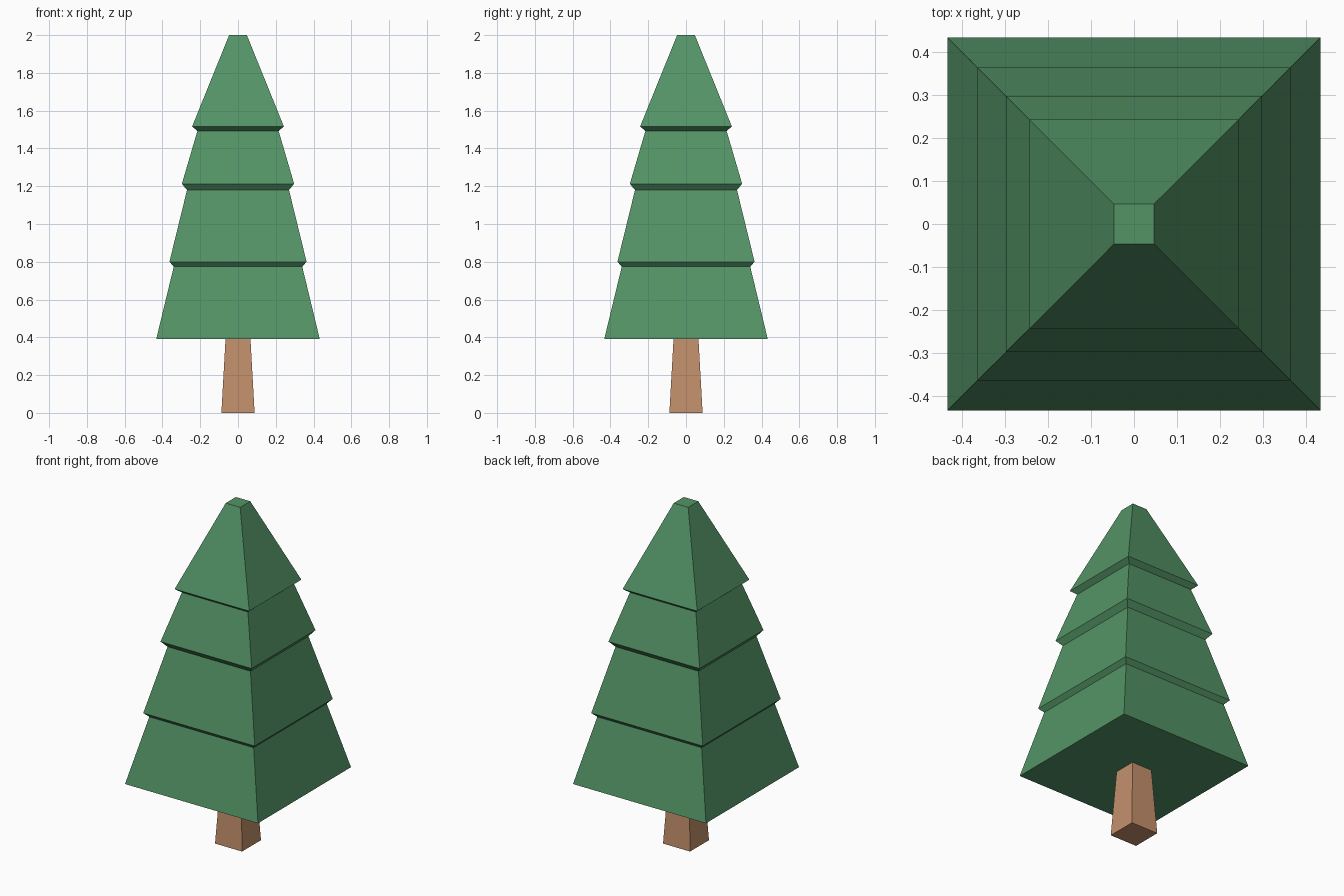
import bpy
import bmesh

default = bpy.data.objects.get("Cube")
if default:
    bpy.data.objects.remove(default, do_unlink=True)


def make_material(name, color):
    mat = bpy.data.materials.new(name)
    mat.use_nodes = True
    mat.diffuse_color = color
    bsdf = next(n for n in mat.node_tree.nodes if n.type == "BSDF_PRINCIPLED")
    bsdf.inputs["Base Color"].default_value = color
    bsdf.inputs["Roughness"].default_value = 0.9
    return mat


def square_loft(name, profile, mat):
    """Stack square rings given as (half width, height), bridge and cap them."""
    bm = bmesh.new()
    rings = []
    for half, z in profile:
        corners = ((-half, -half), (half, -half), (half, half), (-half, half))
        rings.append([bm.verts.new((x, y, z)) for x, y in corners])
    for low, high in zip(rings, rings[1:]):
        for i in range(4):
            j = (i + 1) % 4
            bm.faces.new((low[i], low[j], high[j], high[i]))
    bm.faces.new(rings[0][::-1])
    bm.faces.new(rings[-1])
    mesh = bpy.data.meshes.new(name)
    bm.to_mesh(mesh)
    bm.free()
    mesh.materials.append(mat)
    obj = bpy.data.objects.new(name, mesh)
    bpy.context.collection.objects.link(obj)
    return obj


leaf_green = make_material("leaf green", (0.088, 0.296, 0.133, 1))
bark_brown = make_material("bark brown", (0.55, 0.283, 0.15, 1))

# Tapered trunk
square_loft("trunk", [(0.088, 0), (0.066, 0.39)], bark_brown)

# Four stepped tiers of foliage, each with a slanted underside lip
square_loft("foliage", [
    (0.433, 0.39), (0.34, 0.775),
    (0.363, 0.80), (0.27, 1.18),
    (0.297, 1.213), (0.215, 1.493),
    (0.243, 1.516), (0.047, 2.0),
], leaf_green)
